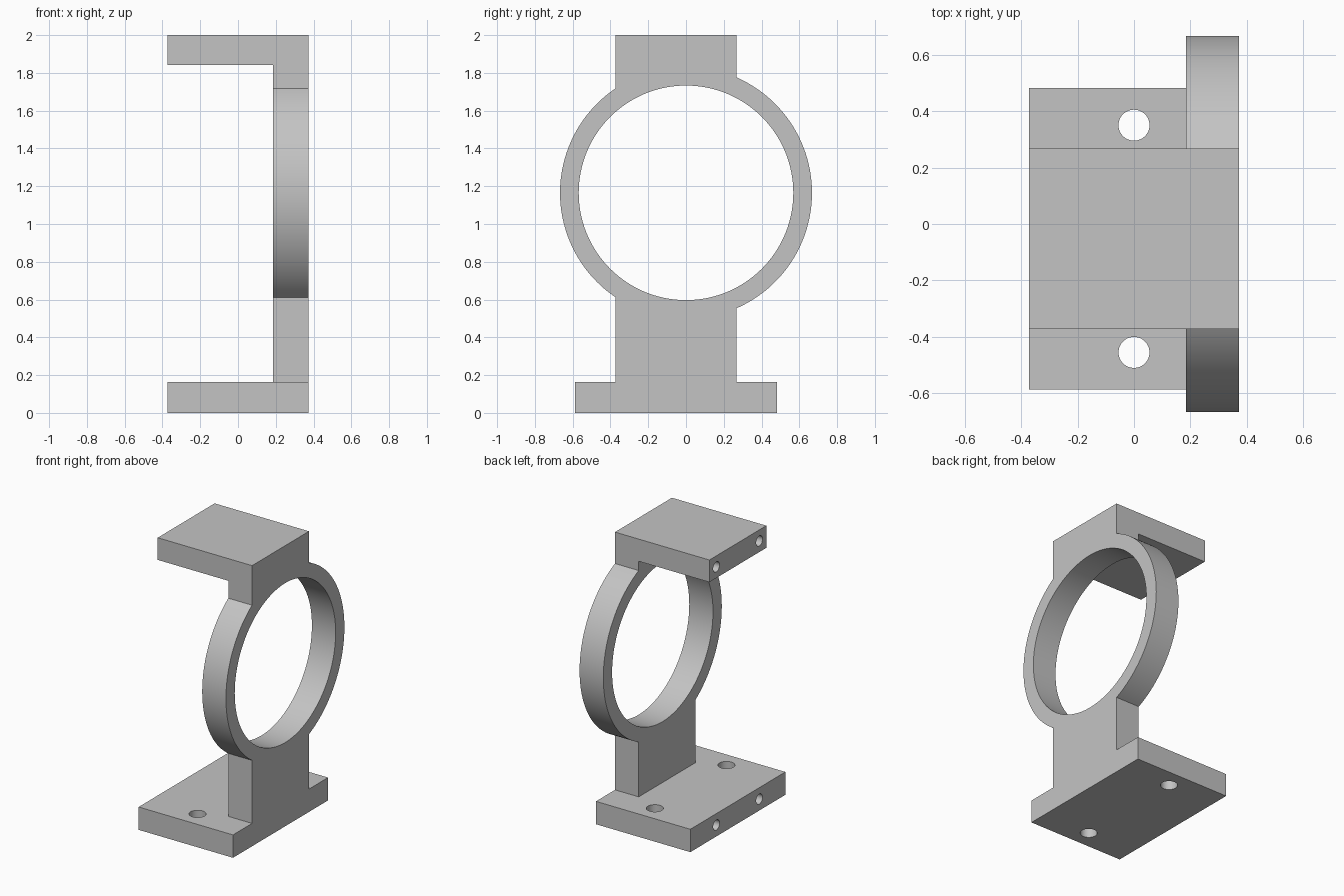
import bpy, bmesh, math
from mathutils import Matrix, Vector

old = bpy.data.objects.get("Cube")
if old:
    bpy.data.objects.remove(old, do_unlink=True)

metal = bpy.data.materials.new("light_grey_metal")
metal.use_nodes = True
GREY = (0.55, 0.55, 0.55, 1)
metal.diffuse_color = GREY
metal.node_tree.nodes["Principled BSDF"].inputs["Base Color"].default_value = GREY

# Shared dimensions
HALF_X = 0.372
RING_X = 0.185
RING_Z, OUTER, INNER = 1.165, 0.667, 0.568
POST_BACK, POST_FRONT = 0.268, -0.373
MID_Y = (POST_BACK + POST_FRONT) / 2
BASE_TOP, TOP_BOTTOM = 0.163, 1.842
BASE_HALF_Y = 0.535


def finish(name, bm):
    bmesh.ops.recalc_face_normals(bm, faces=bm.faces)
    mesh = bpy.data.meshes.new(name)
    bm.to_mesh(mesh)
    bm.free()
    mesh.materials.append(metal)
    obj = bpy.data.objects.new(name, mesh)
    bpy.context.collection.objects.link(obj)
    return obj


def box(name, lo, hi):
    lo, hi = Vector(lo), Vector(hi)
    bm = bmesh.new()
    bmesh.ops.create_cube(bm, size=1, matrix=Matrix.Translation((lo + hi) / 2)
                          @ Matrix.Diagonal((*(hi - lo), 1)))
    return finish(name, bm)


def cylinder(name, center, radius, depth, axis, sides):
    turn = Matrix.Rotation(math.pi / 2, 4, 'Y') if axis == 'X' else Matrix()
    bm = bmesh.new()
    bmesh.ops.create_cone(bm, cap_ends=True, segments=sides, radius1=radius,
                          radius2=radius, depth=depth,
                          matrix=Matrix.Translation(center) @ turn)
    return finish(name, bm)


def cut(target, cutters):
    for c in cutters:
        mod = target.modifiers.new("hole", 'BOOLEAN')
        mod.operation, mod.solver, mod.object = 'DIFFERENCE', 'EXACT', c
    bpy.context.view_layer.update()
    graph = bpy.context.evaluated_depsgraph_get()
    mesh = bpy.data.meshes.new_from_object(target.evaluated_get(graph))
    target.modifiers.clear()
    target.data = mesh
    for c in cutters:
        bpy.data.objects.remove(c, do_unlink=True)


def side_holes(z):
    # Pair of blind holes entering the -x edge of a plate
    return [cylinder("side_hole_cutter", (-HALF_X, MID_Y + s * 0.242, z),
                     0.036, 0.6, 'X', 32) for s in (-1, 1)]


def arc(start, end, steps=72):
    return [(OUTER * math.cos(start + (end - start) * i / steps),
             RING_Z + OUTER * math.sin(start + (end - start) * i / steps))
            for i in range(steps + 1)]


# Base plate with two bolt holes and two side holes
base = box("base_plate", (-HALF_X, MID_Y - BASE_HALF_Y, 0),
           (HALF_X, MID_Y + BASE_HALF_Y, BASE_TOP))
bolts = [cylinder("bolt_hole_cutter", (0, MID_Y + s * 0.403, BASE_TOP / 2),
                  0.055, 0.5, 'Z', 48) for s in (-1, 1)]
cut(base, bolts + side_holes(BASE_TOP / 2))

# Top plate with two side holes
top = box("top_plate", (-HALF_X, POST_FRONT, TOP_BOTTOM), (HALF_X, POST_BACK, 2))
cut(top, side_holes((TOP_BOTTOM + 2) / 2))

# Upright: ring blended into the lower post and upper neck
back = math.acos(POST_BACK / OUTER)
front = math.acos(POST_FRONT / OUTER)
outline = [(POST_BACK, BASE_TOP), *arc(-back, back), (POST_BACK, TOP_BOTTOM),
           (POST_FRONT, TOP_BOTTOM), *arc(front, 2 * math.pi - front),
           (POST_FRONT, BASE_TOP)]
bm = bmesh.new()
face = bm.faces.new([bm.verts.new((RING_X, y, z)) for y, z in outline])
walls = bmesh.ops.extrude_face_region(bm, geom=[face])["geom"]
bmesh.ops.translate(bm, vec=(HALF_X - RING_X, 0, 0),
                    verts=[v for v in walls if isinstance(v, bmesh.types.BMVert)])
upright = finish("ring_upright", bm)
cut(upright, [cylinder("bore_cutter", (RING_X, 0, RING_Z), INNER, 1, 'X', 128)])

# Smooth curved walls, keep machined edges sharp
for obj in (base, top, upright):
    bpy.ops.object.select_all(action='DESELECT')
    obj.select_set(True)
    bpy.context.view_layer.objects.active = obj
    bpy.ops.object.shade_smooth_by_angle(angle=math.radians(30))
